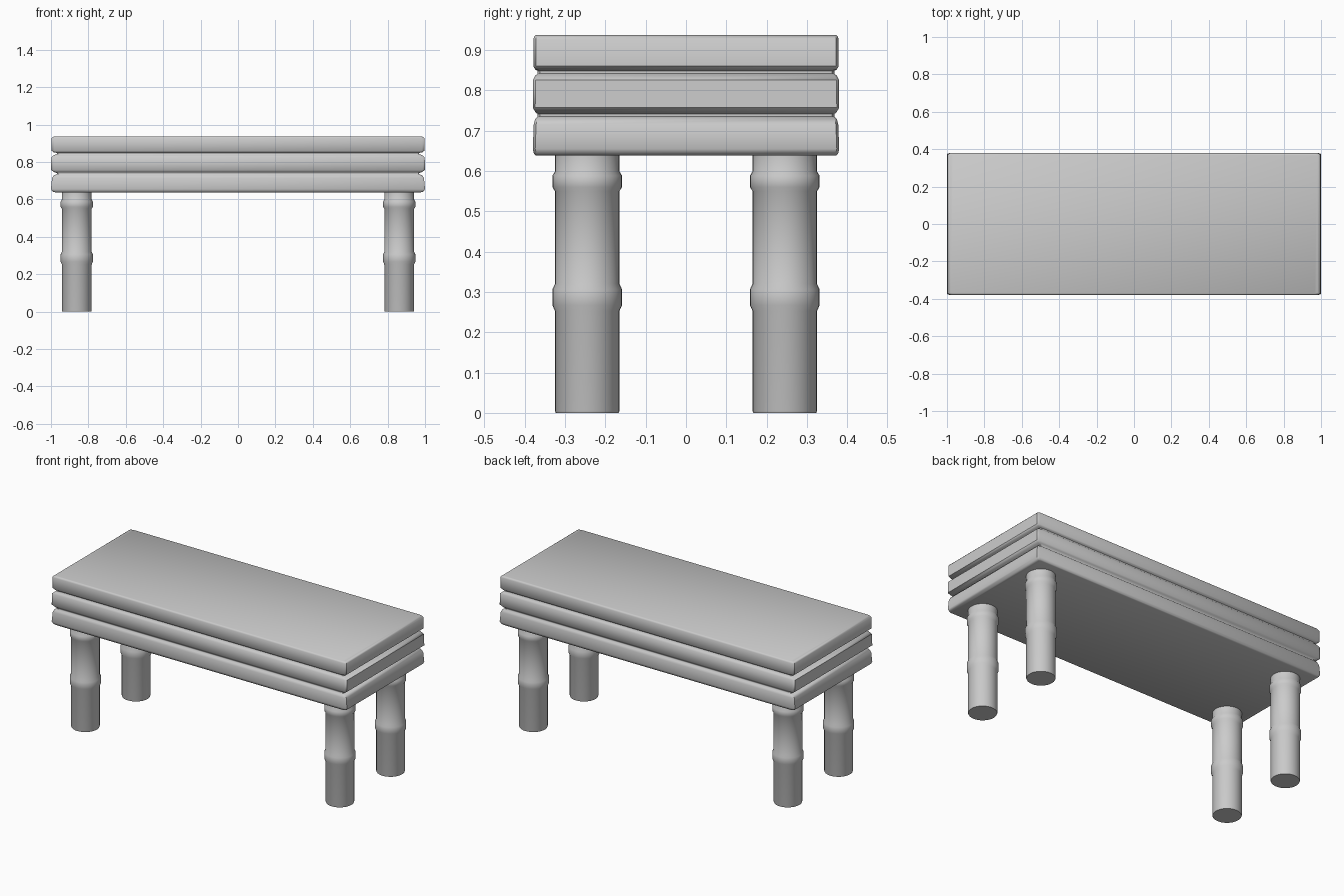
import bpy, bmesh, math

if "Cube" in bpy.data.objects:
    bpy.data.objects.remove(bpy.data.objects["Cube"])


def loft(name, rings, location=(0, 0, 0), angle=50):
    """Join stacked rings of points into a closed solid."""
    bm = bmesh.new()
    loops = [[bm.verts.new(p) for p in ring] for ring in rings]
    n = len(loops[0])
    for a, b in zip(loops, loops[1:]):
        for i in range(n):
            j = (i + 1) % n
            bm.faces.new((a[i], a[j], b[j], b[i]))
    bm.faces.new(loops[0][::-1])
    bm.faces.new(loops[-1])
    mesh = bpy.data.meshes.new(name)
    bm.to_mesh(mesh)
    bm.free()
    ob = bpy.data.objects.new(name, mesh)
    bpy.context.collection.objects.link(ob)
    ob.location = location
    bpy.ops.object.select_all(action='DESELECT')
    ob.select_set(True)
    bpy.context.view_layer.objects.active = ob
    bpy.ops.object.shade_smooth_by_angle(angle=math.radians(angle))
    return ob


def slab_ring(s, z):
    # Rectangle with slightly clipped corners
    x, y, cx, cy = s, 0.38 * s, 0.014, 0.006
    return [(-x + cx, -y, z), (x - cx, -y, z), (x, -y + cy, z), (x, y - cy, z),
            (x - cx, y, z), (-x + cx, y, z), (-x, y - cy, z), (-x, -y + cy, z)]


def round_ring(r, z, sides=32):
    return [(r * math.cos(2 * math.pi * i / sides),
             r * math.sin(2 * math.pi * i / sides), z) for i in range(sides)]


# Thick seat with two grooves running all the way round
seat_profile = [(0.978, 0.638), (0.992, 0.642), (1.0, 0.655), (0.994, 0.715),
                (0.985, 0.729), (0.968, 0.735), (0.968, 0.741), (0.985, 0.747),
                (1.0, 0.757), (0.998, 0.826), (0.985, 0.836), (0.968, 0.842),
                (0.968, 0.848), (0.985, 0.852), (0.996, 0.860), (0.996, 0.927),
                (0.990, 0.934), (0.980, 0.937)]
loft("seat", [slab_ring(s, z) for s, z in seat_profile])

# Round legs with two raised bands each
leg_profile = [(0.078, 0.0), (0.080, 0.005), (0.080, 0.253), (0.0865, 0.267),
               (0.0865, 0.306), (0.080, 0.320), (0.080, 0.550), (0.0865, 0.560),
               (0.0865, 0.588), (0.080, 0.599), (0.080, 0.645)]
for sx, side in ((-1, "left"), (1, "right")):
    for sy, end in ((-1, "front"), (1, "back")):
        loft(f"{end}_{side}_leg", [round_ring(r, z) for r, z in leg_profile],
             (0.862 * sx, 0.245 * sy, 0))
